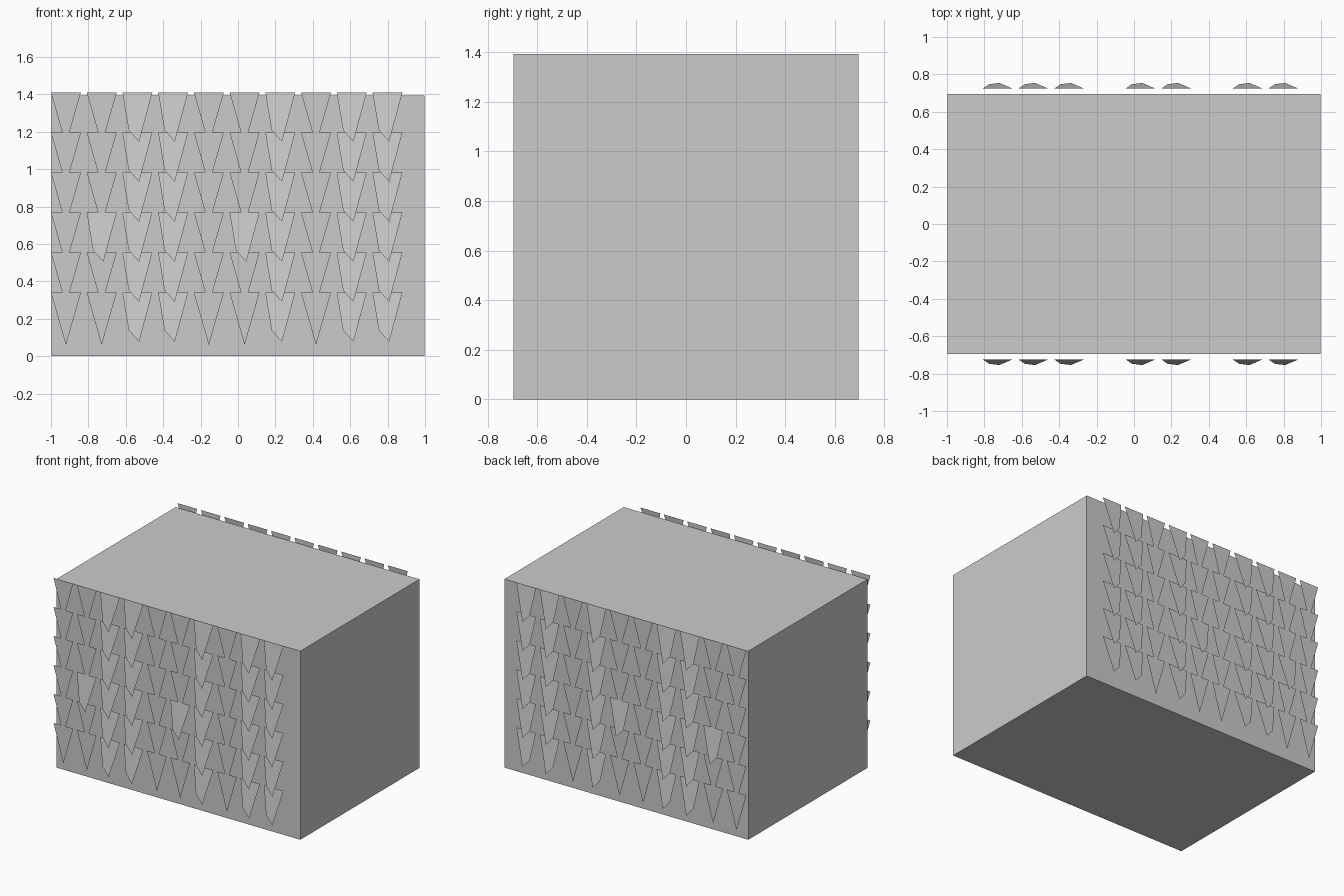
import bpy, bmesh

if "Cube" in bpy.data.objects:
    bpy.data.objects.remove(bpy.data.objects["Cube"])

# main block
bm = bmesh.new()
bmesh.ops.create_cube(bm, size=1)
for v in bm.verts:
    v.co.x *= 1.992
    v.co.y *= 1.39
    v.co.z = (v.co.z + 0.5) * 1.393
me = bpy.data.meshes.new("wall_block")
bm.to_mesh(me)
bm.free()
bpy.data.objects.new("wall_block", me)
bpy.context.collection.objects.link(bpy.data.objects["wall_block"])

# shingle outlines: (x, drop from the top edge)
POINTED = [(0, 0), (0.08, 0.28), (0.16, 0)]
CHIPPED = [(0, 0), (0.034, 0.202), (0.089, 0.263), (0.16, 0)]
COLS, ROWS = 10, 6
CHIPPED_COLS = {2, 3, 6, 8, 9}
CHIPPED_EXTRA = {(1, 3), (5, 3)}


def shingles(name, side):
    """Thin sheet shingles; chipped ones lean outward at the bottom."""
    bm = bmesh.new()
    for c in range(COLS):
        for r in range(ROWS):
            chipped = c in CHIPPED_COLS or (c, r) in CHIPPED_EXTRA
            lean = 0.115 if chipped else 0.0
            x0, top = -1.0 + 0.191 * c, 1.41 - 0.214 * r
            vs = [bm.verts.new((x0 + x, side * (0.724 + lean * d), top - d))
                  for x, d in (CHIPPED if chipped else POINTED)]
            bm.faces.new(vs if side < 0 else vs[::-1])
    me = bpy.data.meshes.new(name)
    bm.to_mesh(me)
    bm.free()
    bpy.context.collection.objects.link(bpy.data.objects.new(name, me))


shingles("front_shingles", -1)
shingles("back_shingles", 1)
